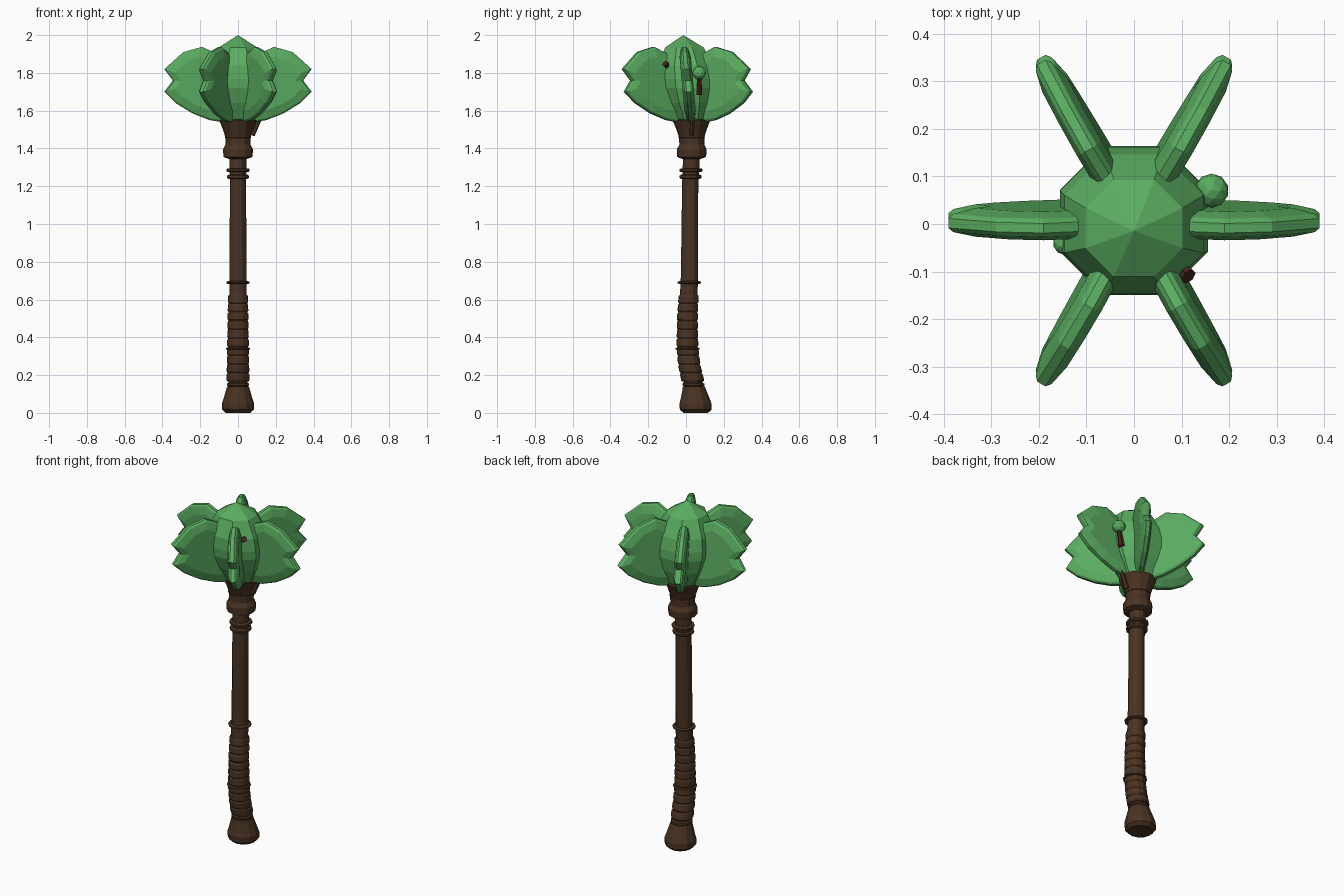
import bpy, bmesh, math
from mathutils import Vector, Matrix

if "Cube" in bpy.data.objects:
    bpy.data.objects.remove(bpy.data.objects["Cube"])


def material(name, rgb):
    m = bpy.data.materials.new(name)
    m.diffuse_color = (*rgb, 1)
    m.use_nodes = True
    m.node_tree.nodes["Principled BSDF"].inputs["Base Color"].default_value = m.diffuse_color
    return m


GREEN = material("leaf green", (0.105, 0.42, 0.12))
WOOD = material("dark wood", (0.068, 0.033, 0.016))
BUD = material("reddish bark", (0.055, 0.018, 0.011))


def finish(name, bm, mat):
    bmesh.ops.recalc_face_normals(bm, faces=bm.faces)
    me = bpy.data.meshes.new(name)
    bm.to_mesh(me)
    bm.free()
    me.materials.append(mat)
    ob = bpy.data.objects.new(name, me)
    bpy.context.collection.objects.link(ob)
    return ob


# Centre line of the bent handle: (z, y)
BEND = [(0, .052), (.1, .048), (.17, .036), (.25, .018), (.34, .008), (.5, .007),
        (.62, .014), (.7, .018), (1.2, .022), (1.3, .027), (1.4, .031), (1.6, .028)]


def bend(z):
    for (z0, y0), (z1, y1) in zip(BEND, BEND[1:]):
        if z <= z1:
            return y0 + (y1 - y0) * (z - z0) / (z1 - z0)
    return BEND[-1][1]


def lean(z):
    return .008 - (z - 1.75) * .09


def loft(name, profile, mat, sides, centre, turn=0.0):
    """Stack of rings (radius, z) following a centre line."""
    bm = bmesh.new()
    prev = None
    for r, z in profile:
        ring = [bm.verts.new((r * math.cos(turn + math.tau * i / sides),
                              centre(z) + r * math.sin(turn + math.tau * i / sides), z))
                for i in range(sides)]
        if prev:
            for i in range(sides):
                j = (i + 1) % sides
                bm.faces.new((prev[i], prev[j], ring[j], ring[i]))
        else:
            bm.faces.new(ring)
        prev = ring
    bm.faces.new(prev)
    bmesh.ops.remove_doubles(bm, verts=bm.verts, dist=1e-4)
    return finish(name, bm, mat)


# Handle parts
loft("pommel", [(.065, 0), (.084, .018), (.085, .05), (.078, .07), (.062, .125), (.058, .14)],
     WOOD, 12, bend)
loft("shaft", [(.05, .12), (.05, .3), (.046, .5), (.046, .7), (.044, .95), (.043, 1.2), (.045, 1.4)],
     WOOD, 12, bend)
grip = []
for i in range(10):
    z = .165 + i * .046
    r = .061 - i * .0008
    grip += [(r - .005, z), (r, z + .008), (r - .001, z + .038), (r - .005, z + .045)]
loft("wrapped_grip", grip, WOOD, 12, bend)
for i, (z, r, h) in enumerate([(.34, .064, .012), (.69, .062, .014), (1.25, .058, .022),
                               (1.285, .061, .02), (.15, .058, .02), (1.46, .070, .012)]):
    loft(f"handle_ring_{i + 1}", [(r - .008, z - h / 2), (r, z - h / 4), (r, z + h / 4),
                                  (r - .008, z + h / 2)], WOOD, 12, bend)
loft("neck_collar", [(.05, 1.345), (.077, 1.355), (.079, 1.395), (.066, 1.42), (.067, 1.46),
                     (.08, 1.5), (.1, 1.55), (.06, 1.57)], WOOD, 12, bend)

# Faceted head core, leaning slightly to the front
loft("head_core", [(.07, 1.52), (.1, 1.56), (.14, 1.64), (.166, 1.72), (.168, 1.77),
                   (.158, 1.84), (.11, 1.935), (0, 2.0)], GREEN, 8, lean, math.pi / 8)

# Notched leaf blades: thin rim and thicker middle
EDGE = [(.06, 1.535), (.15, 1.55), (.24, 1.585), (.33, 1.64), (.39, 1.70), (.345, 1.76),
        (.39, 1.82), (.29, 1.91), (.19, 1.938), (.11, 1.90), (.06, 1.80)]
MID = (.19, 1.75)
for k in range(6):
    bm = bmesh.new()
    a = math.radians(60 * k)

    def ring(scale, half):
        out = []
        for r, z in EDGE:
            r, z = MID[0] + (r - MID[0]) * scale, MID[1] + (z - MID[1]) * scale
            out.append(bm.verts.new((r * math.cos(a) - half * math.sin(a),
                                     r * math.sin(a) + half * math.cos(a) + lean(z), z)))
        return out

    loops = [ring(.72, -.03), ring(.95, -.019), ring(1, -.01),
             ring(1, .01), ring(.95, .019), ring(.72, .03)]
    n = len(EDGE)
    for p, q in zip(loops, loops[1:]):
        for i in range(n):
            bm.faces.new((p[i], p[(i + 1) % n], q[(i + 1) % n], q[i]))
    bm.faces.new(loops[0])
    bm.faces.new(loops[-1])
    finish(f"leaf_blade_{k + 1}", bm, GREEN)


# Small growths on the head
def ball(name, at, r, mat):
    bm = bmesh.new()
    bmesh.ops.create_icosphere(bm, subdivisions=2, radius=r, matrix=Matrix.Translation(at))
    finish(name, bm, mat)


def twig(name, a, b, r1, r2, mat):
    a, b = Vector(a), Vector(b)
    d = b - a
    bm = bmesh.new()
    bmesh.ops.create_cone(bm, cap_ends=True, segments=6, radius1=r1, radius2=r2, depth=d.length,
                          matrix=Matrix.Translation((a + b) / 2)
                          @ d.to_track_quat('Z', 'Y').to_matrix().to_4x4())
    finish(name, bm, mat)


ball("round_bud", (.163, .07, 1.80), .036, GREEN)
twig("bud_stalk", (.145, .07, 1.685), (.163, .07, 1.78), .018, .013, BUD)
ball("small_bud", (-.145, -.04, 1.79), .025, GREEN)
twig("bark_nub", (.09, -.085, 1.825), (.115, -.11, 1.85), .012, .018, BUD)
twig("neck_root", (.075, .03, 1.47), (.12, .035, 1.57), .014, .012, WOOD)
